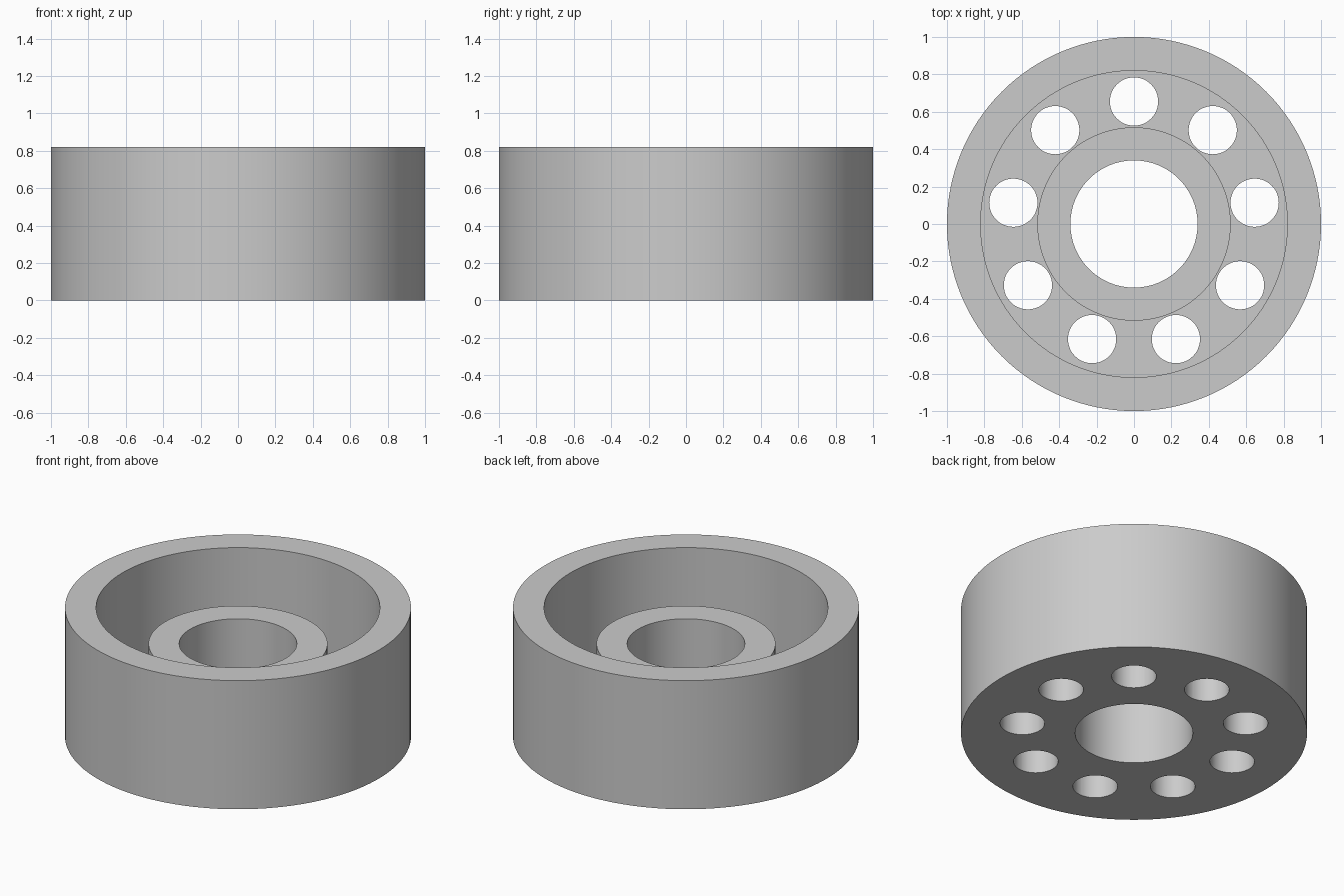
import bpy, bmesh, math
from mathutils import Vector

cube = bpy.data.objects.get("Cube")
if cube:
    bpy.data.objects.remove(cube, do_unlink=True)

SEGMENTS = 128
HEIGHT, HUB_TOP, FLOOR = 0.82, 0.59, 0.18
OUTER, RIM_INNER, HUB_OUTER, BORE = 1.0, 0.82, 0.517, 0.34
HOLES, HOLE_RADIUS, HOLE_CIRCLE = 9, 0.129, 0.655

grey = bpy.data.materials.new("plain grey")
grey.use_nodes = True
colour = (0.6, 0.6, 0.6, 1)
grey.diffuse_color = colour
grey.node_tree.nodes["Principled BSDF"].inputs["Base Color"].default_value = colour


def add_object(name, bm):
    bmesh.ops.recalc_face_normals(bm, faces=bm.faces)
    mesh = bpy.data.meshes.new(name)
    bm.to_mesh(mesh)
    bm.free()
    mesh.materials.append(grey)
    obj = bpy.data.objects.new(name, mesh)
    bpy.context.collection.objects.link(obj)
    return obj


# Wheel body: rim, web and hub turned from one closed profile
profile = [(BORE, 0), (OUTER, 0), (OUTER, HEIGHT), (RIM_INNER, HEIGHT),
           (RIM_INNER, FLOOR), (HUB_OUTER, FLOOR), (HUB_OUTER, HUB_TOP), (BORE, HUB_TOP)]
bm = bmesh.new()
verts = [bm.verts.new((r, 0, z)) for r, z in profile]
edges = [bm.edges.new((v, verts[i - 1])) for i, v in enumerate(verts)]
bmesh.ops.spin(bm, geom=verts + edges, cent=(0, 0, 0), axis=(0, 0, 1),
               angle=math.tau, steps=SEGMENTS, use_merge=True)
bmesh.ops.remove_doubles(bm, verts=bm.verts, dist=1e-5)
wheel = add_object("wheel_body", bm)

# Ring of round holes through the web
bm = bmesh.new()
for i in range(HOLES):
    a = math.pi / 2 + i * math.tau / HOLES
    ring = bmesh.ops.create_cone(bm, cap_ends=True, segments=48, radius1=HOLE_RADIUS,
                                 radius2=HOLE_RADIUS, depth=2 * FLOOR)["verts"]
    centre = Vector((math.cos(a), math.sin(a), 0)) * HOLE_CIRCLE
    bmesh.ops.translate(bm, verts=ring, vec=centre + Vector((0, 0, FLOOR / 2)))
cutter = add_object("hole_cutter", bm)
cutter.hide_render = True

cut = wheel.modifiers.new("web holes", "BOOLEAN")
cut.operation = "DIFFERENCE"
cut.solver = "EXACT"
cut.object = cutter

# Apply the cut, drop the cutter, then smooth the curved walls
bpy.ops.object.select_all(action="DESELECT")
wheel.select_set(True)
bpy.context.view_layer.objects.active = wheel
bpy.ops.object.modifier_apply(modifier=cut.name)
bpy.data.objects.remove(cutter, do_unlink=True)
bpy.ops.object.shade_smooth_by_angle(angle=math.radians(30))
